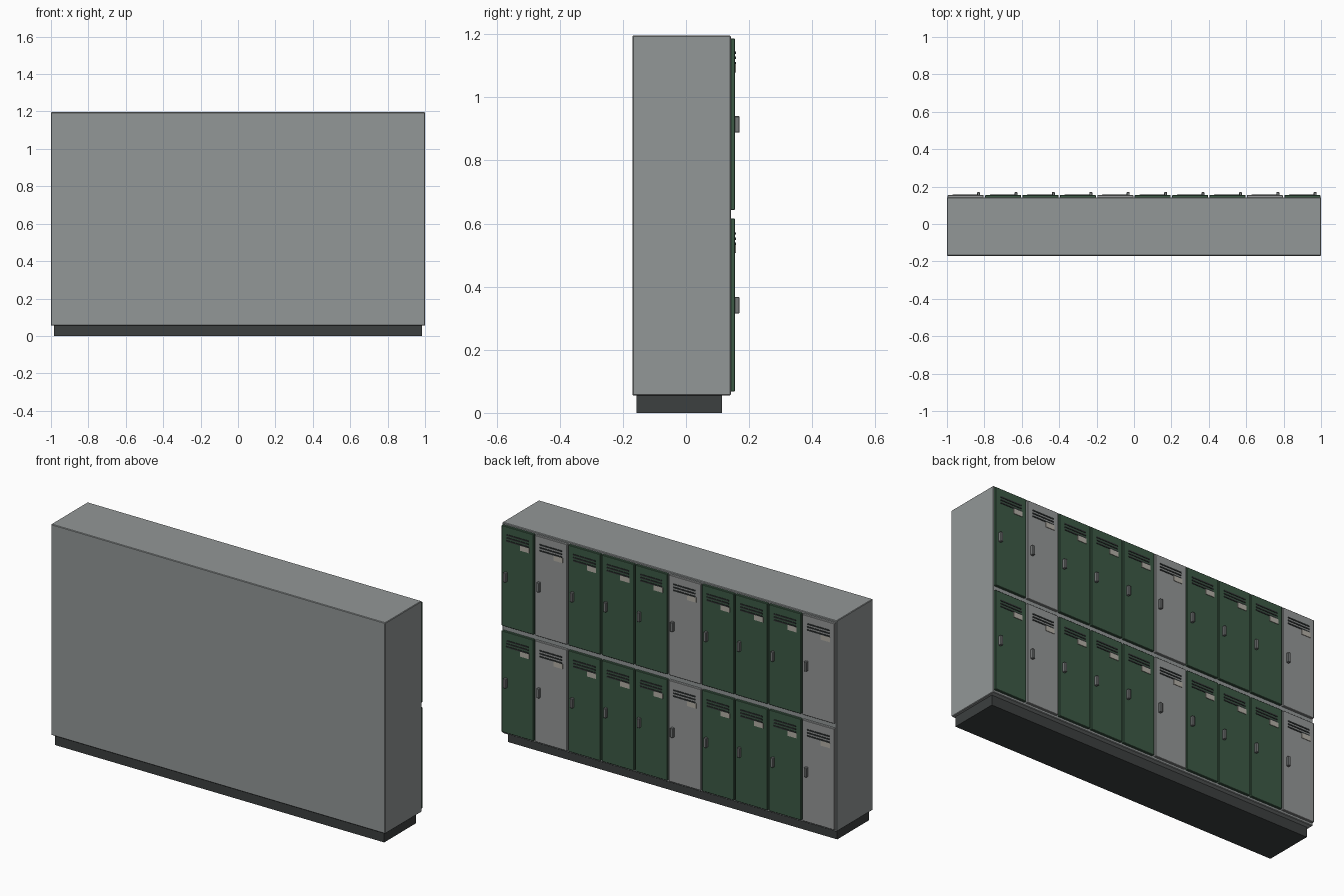
import bpy

if "Cube" in bpy.data.objects:
    bpy.data.objects.remove(bpy.data.objects["Cube"])


def material(name, rgb):
    m = bpy.data.materials.new(name)
    m.diffuse_color = (*rgb, 1)
    m.use_nodes = True
    m.node_tree.nodes["Principled BSDF"].inputs["Base Color"].default_value = m.diffuse_color
    return m


body_grey = material("body_grey", (0.29, 0.31, 0.31))
dark = material("dark_plinth", (0.045, 0.05, 0.05))
green = material("door_green", (0.045, 0.10, 0.06))
pale = material("door_grey", (0.30, 0.31, 0.31))
slot = material("vent_dark", (0.03, 0.035, 0.035))
cream = material("label_cream", (0.45, 0.43, 0.38))
metal = material("handle_metal", (0.18, 0.19, 0.19))


def box(name, x, y, z, mat, bevel=0):
    """Box from (min, max) ranges on each axis."""
    lo, hi = zip(x, y, z)
    bpy.ops.mesh.primitive_cube_add(
        size=1, location=[(a + b) / 2 for a, b in zip(lo, hi)])
    o = bpy.context.object
    o.name = name
    o.scale = [b - a for a, b in zip(lo, hi)]
    bpy.ops.object.transform_apply(location=False, rotation=False, scale=True)
    o.data.materials.append(mat)
    if bevel:
        b = o.modifiers.new("edge", 'BEVEL')
        b.width, b.segments = bevel, 1
    return o


# Cabinet and recessed plinth
box("cabinet_body", (-1, 1), (-0.17, 0.142), (0.055, 1.196), body_grey, 0.003)
box("plinth", (-0.985, 0.985), (-0.157, 0.114), (0, 0.057), dark)

# Two tiers of ten doors on the +y side
FACE = 0.155
for tier, (bottom, top) in enumerate([(0.068, 0.616), (0.643, 1.186)]):
    lift = 0.573 * tier
    for col in range(10):
        cx = -0.9 + 0.2 * col
        tag = f"{tier}_{col}"
        box(f"door_{tag}", (cx - 0.096, cx + 0.096), (0.14, FACE),
            (bottom, top), pale if col % 4 == 0 else green, 0.002)
        # Vent slats
        for i in range(3):
            z = 0.568 - 0.016 * i + lift
            box(f"vent_{tag}_{i}", (cx - 0.066, cx + 0.066),
                (FACE - 0.002, FACE + 0.003), (z - 0.0035, z + 0.0035), slot)
        # Number plate (blank) and pull handle
        box(f"label_{tag}", (cx - 0.071, cx - 0.017),
            (FACE - 0.002, FACE + 0.003), (0.506 + lift, 0.533 + lift), cream)
        box(f"handle_{tag}", (cx + 0.061, cx + 0.077),
            (FACE - 0.002, 0.17), (0.315 + lift, 0.367 + lift), metal, 0.002)
